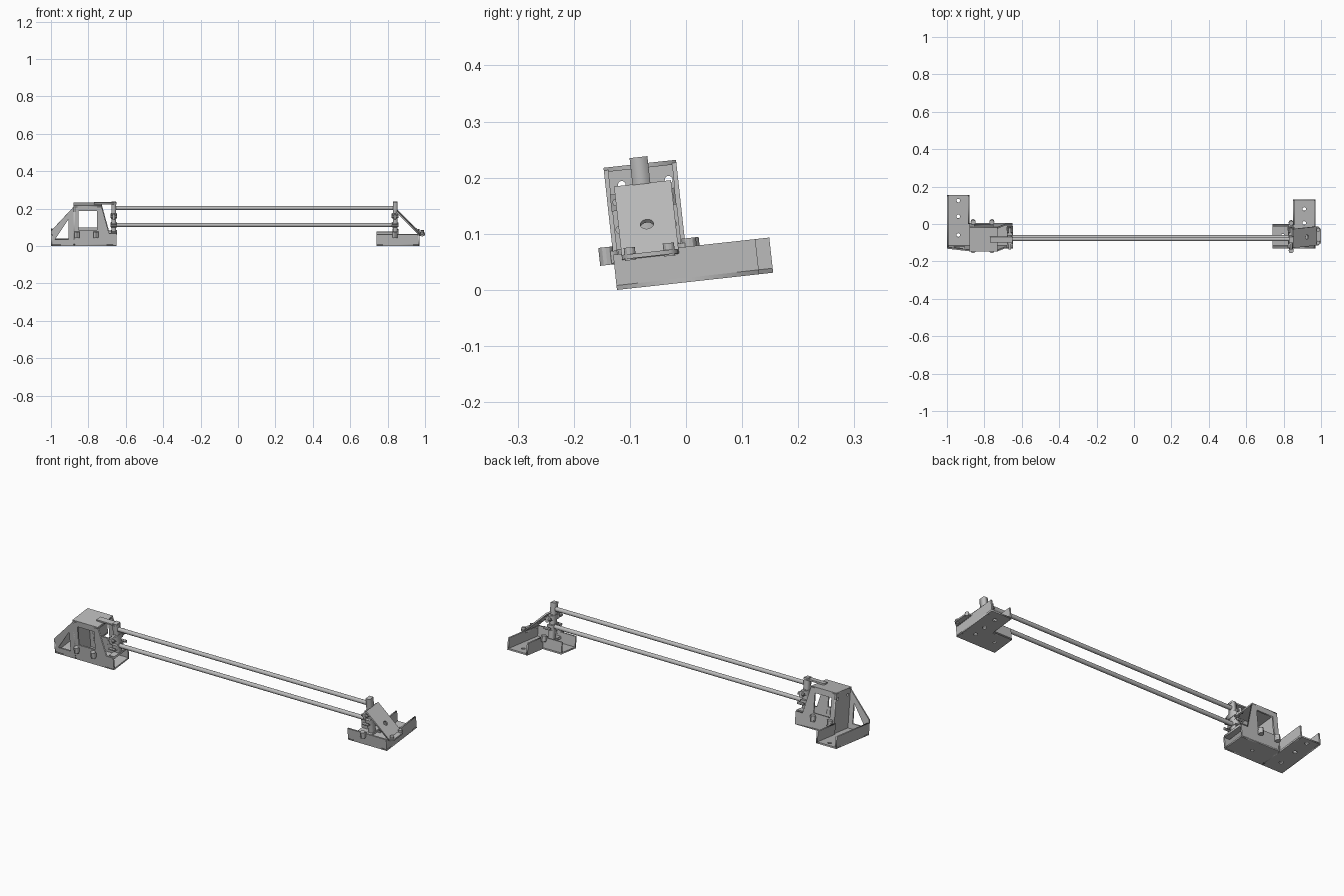
import bpy
import math
from mathutils import Matrix, Vector

cube = bpy.data.objects.get("Cube")
if cube:
    bpy.data.objects.remove(cube, do_unlink=True)

grey = bpy.data.materials.new("plain grey")
grey.use_nodes = True
colour = (0.5, 0.5, 0.5, 1)
grey.diffuse_color = colour
grey.node_tree.nodes["Principled BSDF"].inputs["Base Color"].default_value = colour

# The whole assembly leans back a little around its front lower edge
TILT = Matrix.Translation((0, -0.123, 0)) @ Matrix.Rotation(math.radians(6.3), 4, "X")
T = 0.008          # sheet thickness
MID = 0.064        # depth of the rod line
WALL = 0.063       # channel wall height

# Plane orientations: flat floor, wall facing the front, wall facing the side
FLOOR = Matrix.Identity(4)
FRONT = Matrix(((1, 0, 0, 0), (0, 0, -1, 0), (0, 1, 0, 0), (0, 0, 0, 1)))
SIDE = Matrix(((0, 0, 1, 0), (1, 0, 0, 0), (0, 1, 0, 0), (0, 0, 0, 1)))


def rect(a, b, c, d):
    return [(a, b), (c, b), (c, d), (a, d)]


def circle(x, y, r, n=16):
    return [(x + r * math.cos(k * math.tau / n), y + r * math.sin(k * math.tau / n)) for k in range(n)]


def add(name, mesh, matrix):
    ob = bpy.data.objects.new(name, mesh)
    bpy.context.collection.objects.link(ob)
    mesh.materials.clear()
    mesh.materials.append(grey)
    ob.matrix_world = TILT @ matrix
    return ob


def plate(name, outlines, plane, at, thick=T):
    """Sheet from an outline and hole outlines, centred on the point at."""
    cu = bpy.data.curves.new(name, "CURVE")
    cu.dimensions = "2D"
    cu.fill_mode = "BOTH"
    cu.extrude = thick / 2
    for pts in outlines:
        sp = cu.splines.new("POLY")
        sp.points.add(len(pts) - 1)
        for p, (x, y) in zip(sp.points, pts):
            p.co = (x, y, 0, 1)
        sp.use_cyclic_u = True
    tmp = bpy.data.objects.new(name, cu)
    bpy.context.collection.objects.link(tmp)
    bpy.context.view_layer.update()
    mesh = bpy.data.meshes.new_from_object(tmp.evaluated_get(bpy.context.evaluated_depsgraph_get()))
    bpy.data.objects.remove(tmp, do_unlink=True)
    return add(name, mesh, Matrix.Translation(at) @ plane)


def box(name, x0, x1, y0, y1, z0, z1):
    return plate(name, [rect(x0, y0, x1, y1)], FLOOR, (0, 0, (z0 + z1) / 2), z1 - z0)


def cylinder(name, start, end, r, n=20):
    start, end = Vector(start), Vector(end)
    bpy.ops.mesh.primitive_cylinder_add(vertices=n, radius=r, depth=(end - start).length)
    ob = bpy.context.object
    ob.name = name
    ob.data.materials.append(grey)
    turn = (end - start).to_track_quat("Z", "Y").to_matrix().to_4x4()
    bpy.ops.object.shade_smooth_by_angle()
    ob.matrix_world = TILT @ Matrix.Translation((start + end) / 2) @ turn
    return ob


def channel(side, outer, inner, end, body, leg, holes):
    """L-shaped floor with upright walls, open at both ends."""
    s = 1 if inner > outer else -1
    outline = [(outer, 0), (end, 0), (end, body), (inner, body), (inner, leg), (outer, leg)]
    rings = [circle((outer + inner) / 2, y, 0.010) for y in holes]
    rings.append(circle((inner + end) / 2, MID, 0.008))
    plate(side + "_base_floor", [outline] + rings, FLOOR, (0, 0, T / 2))
    plate(side + "_base_outer_wall", [rect(0, 0, leg, WALL)], SIDE, (outer + s * T / 2, 0, 0))
    plate(side + "_base_inner_wall", [rect(body, 0, leg, WALL)], SIDE, (inner - s * T / 2, 0, 0))


channel("right", -1, -0.88, -0.65, 0.13, 0.28, (0.25, 0.165, 0.065))
channel("left", 0.97, 0.85, 0.74, 0.125, 0.255, (0.205, 0.13, 0.065))

# Plain walls of the smaller base
plate("left_base_front_wall", [rect(0.74, 0, 0.97, WALL)], FRONT, (0, T / 2, 0))
plate("left_base_back_wall", [rect(0.74, 0, 0.85, WALL)], FRONT, (0, 0.121, 0))

# Tower: braced front wall, windowed back wall, side wall and roof
slope = [(-0.65, 0), (-0.65, 0.068), (-0.69, 0.068), (-0.73, 0.214)]
window = rect(-0.853, 0.085, -0.755, 0.188)
brace = [(-0.978, 0.036), (-0.905, 0.036), (-0.905, 0.145)]
plate("tower_front_wall", [[(-1, 0)] + slope + [(-0.875, 0.214), (-1, 0.08)], window, brace],
      FRONT, (0, T / 2, 0))
plate("tower_back_wall", [[(-0.88, 0)] + slope + [(-0.88, 0.214)], window], FRONT, (0, 0.126, 0))
plate("tower_side_wall", [rect(0, 0, 0.13, 0.214), circle(0.029, 0.185, 0.007), circle(0.113, 0.185, 0.007)],
      SIDE, (-0.876, 0, 0))
box("tower_roof", -0.88, -0.73, 0, 0.13, 0.211, 0.219)
box("roof_arm", -0.77, -0.65, MID - 0.016, MID + 0.016, 0.219, 0.227)

# Twin rods between the two posts
for label, z in (("upper", 0.197), ("lower", 0.106)):
    cylinder(label + "_rod", (-0.675, MID, z), (0.85, MID, z), 0.011)

# Posts with clamps that hold the rods
for label, x, foot in (("right", -0.664, 0.06), ("left", 0.84, 0.03)):
    box(label + "_post", x - 0.012, x + 0.012, MID - 0.016, MID + 0.016, foot, 0.231)
    box(label + "_post_foot", x - 0.016, x + 0.016, MID - 0.055, MID + 0.055, foot, foot + 0.012)
    for z in (0.106, 0.155):
        box(label + "_clamp", x - 0.014, x + 0.014, MID - 0.03, MID + 0.03, z - 0.013, z + 0.013)
        for s in (-1, 1):
            cylinder(label + "_clamp_bolt", (x - 0.018, MID + s * 0.048, z), (x + 0.018, MID + s * 0.048, z), 0.007, 12)
    box(label + "_clamp_bar", x - 0.006, x + 0.006, MID - 0.058, MID + 0.058, 0.14, 0.17)

# Slanted stay beside the smaller post, with its rounded end flange
low, high = Vector((0.975, 0, 0.055)), Vector((0.848, 0, 0.181))
run = (high - low).normalized()
lean = Matrix.Identity(4)
for i, axis in enumerate((Vector((0, 1, 0)), run, Vector((0, 1, 0)).cross(run))):
    lean.col[i].xyz = axis
length = (high - low).length
plate("slanted_stay", [rect(0.015, 0, 0.117, length), circle(MID + 0.002, length * 0.42, 0.012)], lean, low)
plate("stay_flange", [[(0.96, 0.015), (0.985, 0.015), (1, 0.028), (1, 0.102), (0.985, 0.115), (0.96, 0.115)]],
      FLOOR, (0, 0, 0.057))
for y in (0.03, 0.1):
    cylinder("flange_bolt", (0.985, y, 0.05), (0.985, y, 0.073), 0.010, 12)

# Lugs with bolts on the front and back of the bases
for x, back in ((-0.86, 0.13), (-0.76, 0.13), (0.84, 0.125)):
    for label, y0, s in (("front", 0, -1), ("back", back, 1)):
        a, b = sorted((y0 - s * 0.008, y0 + s * 0.014))
        box(label + "_lug", x - 0.010, x + 0.010, a, b, 0.048, 0.07)
        cylinder(label + "_lug_bolt", (x, y0 + s * 0.012, 0.046), (x, y0 + s * 0.012, 0.078), 0.013, 12)
